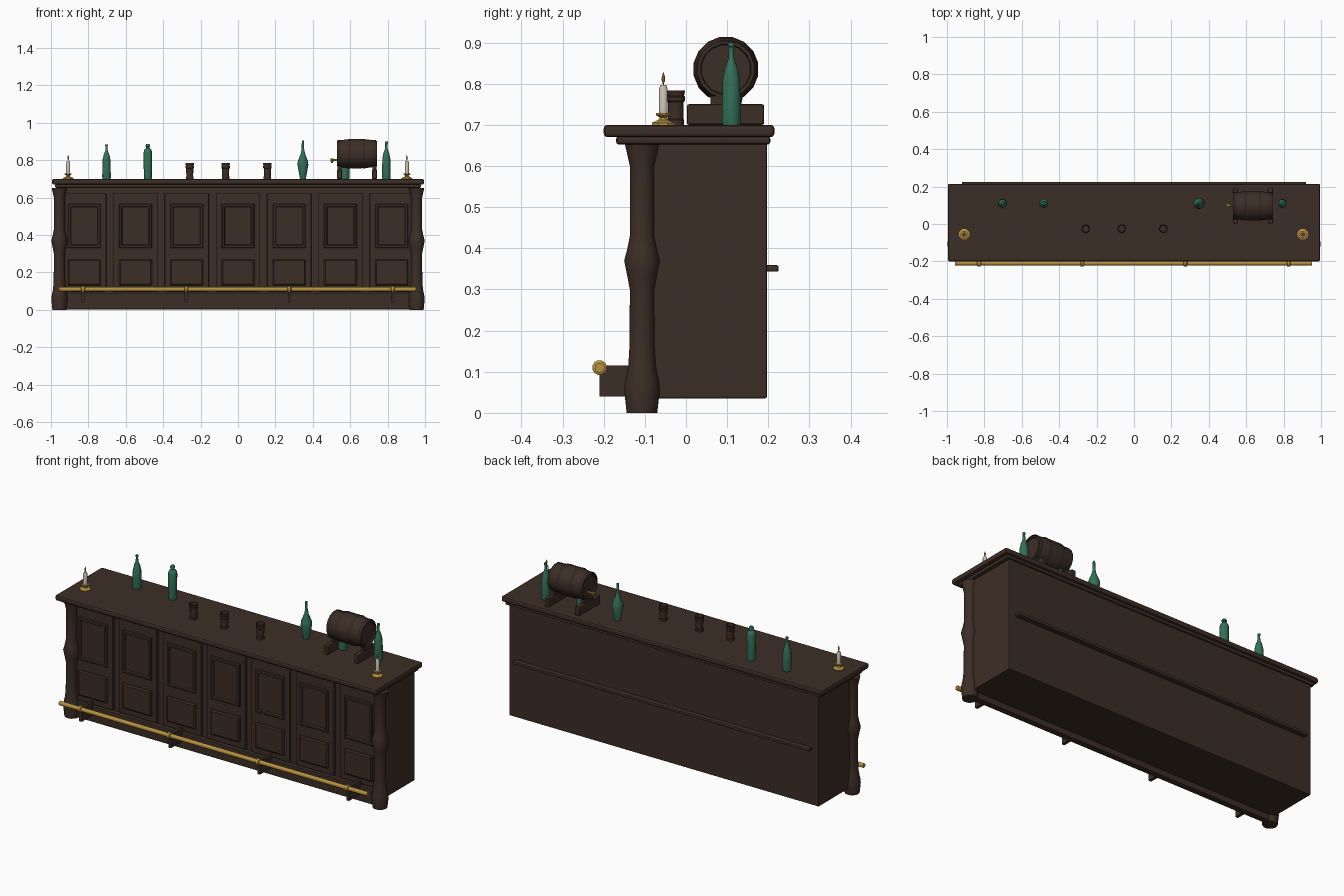
import bpy, bmesh, math
from mathutils import Matrix, Vector

if "Cube" in bpy.data.objects:
    bpy.data.objects.remove(bpy.data.objects["Cube"], do_unlink=True)


def material(name, rgb):
    m = bpy.data.materials.new(name)
    m.use_nodes = True
    m.diffuse_color = (*rgb, 1)
    m.node_tree.nodes["Principled BSDF"].inputs["Base Color"].default_value = (*rgb, 1)
    return m


WOOD = material("dark wood", (0.046, 0.027, 0.019))
IRON = material("dark iron", (0.03, 0.021, 0.018))
BRASS = material("brass", (0.46, 0.28, 0.05))
GLASS = material("green glass", (0.035, 0.16, 0.1))
WAX = material("candle wax", (0.6, 0.54, 0.45))
FLAME = material("flame", (0.45, 0.24, 0.06))
TOP = 0.70


def finish(bm, name, mat, smooth=False):
    bmesh.ops.recalc_face_normals(bm, faces=bm.faces[:])
    me = bpy.data.meshes.new(name)
    bm.to_mesh(me)
    bm.free()
    me.materials.append(mat)
    ob = bpy.data.objects.new(name, me)
    bpy.context.collection.objects.link(ob)
    if smooth:
        bpy.ops.object.select_all(action="DESELECT")
        ob.select_set(True)
        bpy.context.view_layer.objects.active = ob
        bpy.ops.object.shade_smooth_by_angle(angle=math.radians(35))
    return ob


def box(name, x, y, z, mat=WOOD, bevel=0.0, insets=()):
    """Box from (min, max) ranges; insets push steps into the front face."""
    bm = bmesh.new()
    size = [b - a for a, b in (x, y, z)]
    mid = [(a + b) / 2 for a, b in (x, y, z)]
    bmesh.ops.create_cube(bm, size=1, matrix=Matrix.Translation(mid) @ Matrix.Diagonal((*size, 1)))
    if insets:
        front = [f for f in bm.faces if f.normal.y < -0.9]
        for thickness, depth in insets:
            bmesh.ops.inset_individual(bm, faces=front, thickness=thickness, depth=depth)
    ob = finish(bm, name, mat)
    if bevel:
        mod = ob.modifiers.new("soft edges", "BEVEL")
        mod.width, mod.segments = bevel, 2
    return ob


def lathe(name, profile, loc, mat, axis="Z", sides=12):
    """Closed solid of revolution from (radius, height) pairs."""
    bm = bmesh.new()
    rings = [[bm.verts.new((r * math.cos(t), r * math.sin(t), h))
              for t in (math.tau * (i + 0.5) / sides for i in range(sides))]
             for r, h in profile]
    for a, b in zip(rings, rings[1:]):
        for i in range(sides):
            j = (i + 1) % sides
            bm.faces.new((a[i], a[j], b[j], b[i]))
    bm.faces.new(rings[0])
    bm.faces.new(rings[-1])
    turn = Matrix.Rotation(math.pi / 2, 4, "Y") if axis == "X" else Matrix()
    bmesh.ops.transform(bm, matrix=Matrix.Translation(Vector(loc)) @ turn, verts=bm.verts[:])
    return finish(bm, name, mat, smooth=True)


# Counter carcass, plinth and worktop
box("counter_body", (-0.96, 0.96), (-0.09, 0.197), (0.035, 0.655), bevel=0.005)
box("front_plinth", (-0.94, 0.94), (-0.115, -0.08), (0.003, 0.09), bevel=0.004)
box("top_moulding", (-0.978, 0.978), (-0.17, 0.205), (0.652, 0.672), bevel=0.007)
box("counter_top", (-0.995, 0.995), (-0.2, 0.215), (0.67, TOP), bevel=0.009)
box("back_rail", (-0.92, 0.92), (0.19, 0.225), (0.343, 0.359), bevel=0.004)

# Seven panelled bays
for i in range(-3, 4):
    cx = i * 0.274
    box(f"bay_frame_{i + 4}", (cx - 0.118, cx + 0.118), (-0.105, -0.085), (0.095, 0.622), bevel=0.004)
    for part, z in (("upper", (0.33, 0.567)), ("lower", (0.13, 0.27))):
        steps = [(0.006, 0.005), (0.014, 0), (0.006, -0.007)] if part == "upper" else [(0.01, 0.006)]
        box(f"{part}_panel_{i + 4}", (cx - 0.088, cx + 0.088), (-0.112, -0.1), z, insets=steps)

# Turned corner posts
POST = [(0.038, 0), (0.044, 0.055), (0.042, 0.075), (0.034, 0.115), (0.031, 0.16), (0.03, 0.3),
        (0.036, 0.33), (0.044, 0.37), (0.036, 0.4), (0.03, 0.43), (0.03, 0.6), (0.042, 0.652)]
for side, s in (("left", 1), ("right", -1)):
    lathe(f"{side}_post", POST, (s * 0.955, -0.107, 0), WOOD, sides=16)

# Foot rail with collars and brackets
lathe("foot_rail", [(0.012, -0.957), (0.012, 0.952)], (0, -0.21, 0.11), BRASS, "X")
for i in range(4):
    x = -0.829 + i * 0.552
    lathe(f"rail_collar_{i + 1}", [(0.013, -0.01), (0.018, -0.007), (0.018, 0.007), (0.013, 0.01)],
          (x, -0.21, 0.11), BRASS, "X")
    box(f"rail_bracket_{i + 1}", (x - 0.008, x + 0.008), (-0.21, -0.085), (0.04, 0.115))

# Candles in brass holders
for side, x in (("left", 0.903), ("right", -0.908)):
    at = (x, -0.055, TOP)
    lathe(f"{side}_candle_holder", [(0.03, 0), (0.03, 0.005), (0.013, 0.012), (0.01, 0.018), (0.02, 0.024),
                                    (0.02, 0.029), (0.012, 0.029)], at, BRASS, sides=8)
    lathe(f"{side}_candle", [(0.011, 0.026), (0.011, 0.088), (0.007, 0.097)], at, WAX)
    lathe(f"{side}_flame", [(0.001, 0.094), (0.002, 0.102), (0.005, 0.109), (0.004, 0.117), (0.0005, 0.128)],
          at, FLAME, sides=8)

# Wooden mugs with bands and a hollow mouth
MUG = [(0.021, 0), (0.021, 0.012), (0.019, 0.014), (0.02, 0.055), (0.023, 0.058), (0.023, 0.068),
       (0.021, 0.07), (0.024, 0.084), (0.02, 0.084), (0.018, 0.06)]
for i, x in enumerate((-0.258, -0.066, 0.157)):
    lathe(f"mug_{i + 1}", MUG, (x, -0.025, TOP), WOOD)

# Bottles
TALL = [(0.022, 0), (0.024, 0.008), (0.022, 0.1), (0.016, 0.128), (0.007, 0.15), (0.006, 0.175),
        (0.008, 0.176), (0.008, 0.185)]
SQUAT = [(0.021, 0), (0.022, 0.006), (0.024, 0.14), (0.02, 0.156), (0.01, 0.165), (0.01, 0.172),
         (0.013, 0.173), (0.013, 0.18), (0.009, 0.186)]
ROUND = [(0.016, 0), (0.02, 0.02), (0.03, 0.075), (0.028, 0.095), (0.012, 0.135), (0.007, 0.16),
         (0.006, 0.205)]
SLIM = [(r, h * 1.08) for r, h in TALL]
for i, (x, shape) in enumerate(((-0.703, TALL), (-0.482, SQUAT), (0.347, ROUND), (0.573, TALL), (0.793, SLIM))):
    lathe(f"bottle_{i + 1}", shape, (x, 0.11, TOP), GLASS)

# Barrel lying on its cradle, with recessed ends
BARREL = (0.635, 0.097, 0.835)
HALF = [(0.08, 0.02), (0.077, 0.06), (0.07, 0.107), (0.062, 0.107), (0.06, 0.098)]
lathe("barrel", [(r, -h) for r, h in reversed(HALF)] + HALF, BARREL, WOOD, "X", 16)
for i, (h, r) in enumerate(((-0.095, 0.075), (-0.04, 0.081), (0.04, 0.081), (0.095, 0.075))):
    lathe(f"barrel_hoop_{i + 1}", [(r, h - 0.008), (r, h + 0.008)], BARREL, IRON, "X", 16)
    # Hoops at the ends stay open so the barrel heads remain recessed
    bm = bmesh.new()
    me = bpy.data.objects[f"barrel_hoop_{i + 1}"].data
    bm.from_mesh(me)
    bmesh.ops.delete(bm, geom=[f for f in bm.faces if len(f.verts) > 4], context="FACES")
    bm.to_mesh(me)
    bm.free()
for i, x in enumerate((0.543, 0.73)):
    box(f"cradle_beam_{i + 1}", (x - 0.013, x + 0.013), (0.002, 0.19), (TOP, 0.75), WOOD, 0.005)
    box(f"cradle_saddle_{i + 1}", (x - 0.01, x + 0.01), (0.06, 0.135), (0.745, 0.77), WOOD)

# Brass tap
lathe("tap_pipe", [(0.006, 0), (0.006, 0.045)], (0.496, 0.1, 0.802), BRASS, "X", 8)
lathe("tap_spout", [(0.005, 0), (0.008, 0.008), (0.008, 0.024)], (0.503, 0.1, 0.785), BRASS, sides=8)
